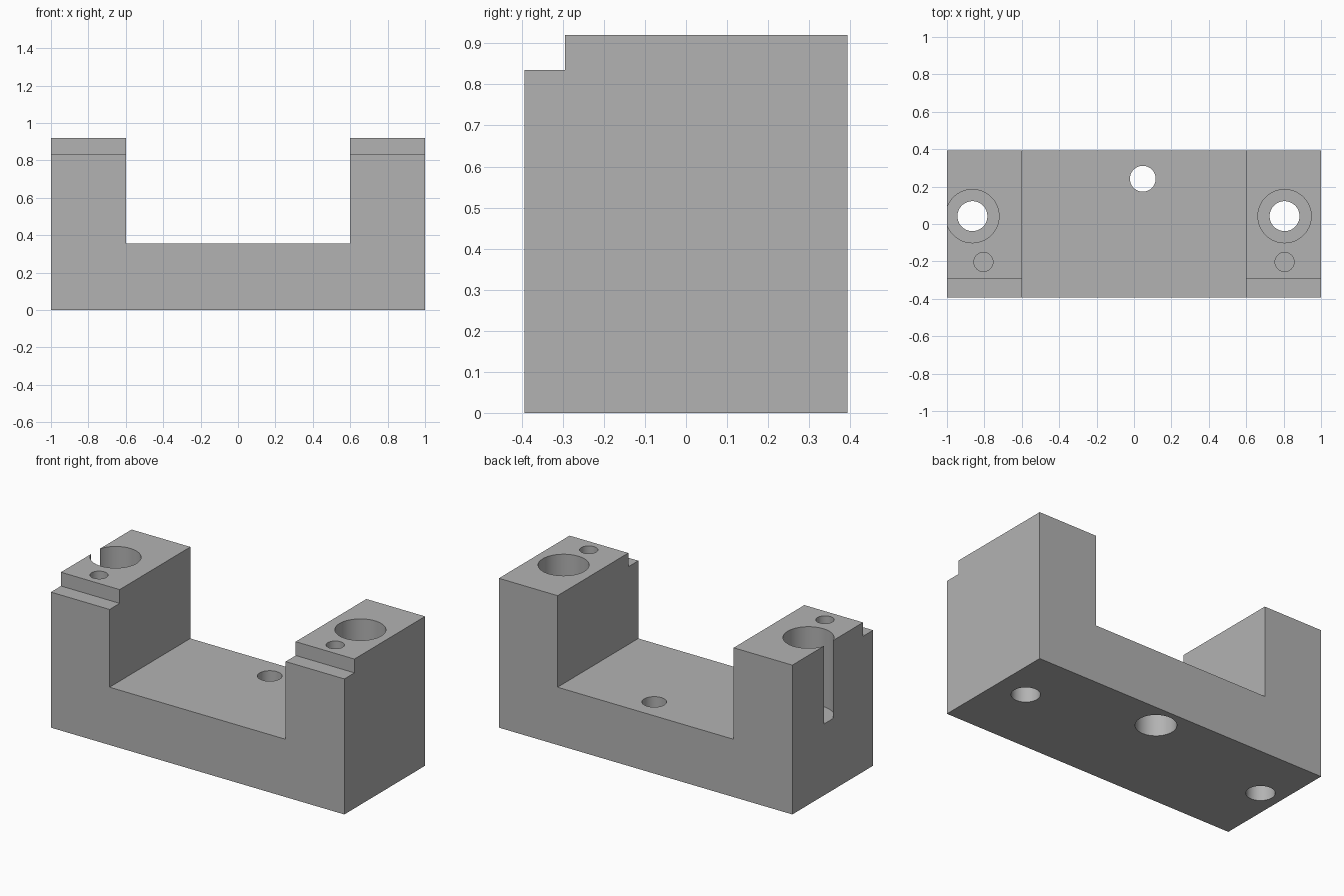
import bpy
import bmesh

cube = bpy.data.objects.get("Cube")
if cube:
    bpy.data.objects.remove(cube, do_unlink=True)

WIDTH, DEPTH, HEIGHT = 2.0, 0.786, 0.92
FLOOR = 0.356        # top of the saddle between the posts
POST_X = 0.6         # inner face of each post
HALF = DEPTH / 2
OVER = 0.1           # overshoot of cutters past open faces

# Single grey material
grey = bpy.data.materials.new("machined_grey")
grey.use_nodes = True
colour = (0.45, 0.45, 0.45, 1.0)
grey.diffuse_color = colour
grey.node_tree.nodes["Principled BSDF"].inputs["Base Color"].default_value = colour


def new_object(name, bm):
    bmesh.ops.recalc_face_normals(bm, faces=bm.faces[:])
    mesh = bpy.data.meshes.new(name)
    bm.to_mesh(mesh)
    bm.free()
    mesh.materials.append(grey)
    obj = bpy.data.objects.new(name, mesh)
    bpy.context.collection.objects.link(obj)
    return obj


def extrude_profile(name, points, y0, y1):
    """Extrude an (x, z) outline along y."""
    bm = bmesh.new()
    face = bm.faces.new([bm.verts.new((x, y0, z)) for x, z in points])
    geom = bmesh.ops.extrude_face_region(bm, geom=[face])["geom"]
    verts = [g for g in geom if isinstance(g, bmesh.types.BMVert)]
    bmesh.ops.translate(bm, verts=verts, vec=(0, y1 - y0, 0))
    return new_object(name, bm)


def cut(target, cutter):
    """Subtract the cutter from the target and discard it."""
    cutter.hide_render = True
    mod = target.modifiers.new("cut", "BOOLEAN")
    mod.operation = "DIFFERENCE"
    mod.solver = "EXACT"
    mod.object = cutter
    bpy.context.view_layer.objects.active = target
    bpy.ops.object.modifier_apply(modifier=mod.name)
    bpy.data.objects.remove(cutter, do_unlink=True)


def drill(target, x, y, radius, z0, z1):
    bm = bmesh.new()
    bmesh.ops.create_cone(bm, cap_ends=True, segments=64, radius1=radius,
                          radius2=radius, depth=z1 - z0)
    bmesh.ops.translate(bm, verts=bm.verts[:], vec=(x, y, (z0 + z1) / 2))
    cut(target, new_object("drill_cutter", bm))


# U-shaped block
right_half = [(WIDTH / 2, 0), (WIDTH / 2, HEIGHT), (POST_X, HEIGHT), (POST_X, FLOOR)]
outline = right_half + [(-x, z) for x, z in reversed(right_half)]
block = extrude_profile("mounting_block", outline, -HALF, HALF)

# Step along the front top edge of both posts
X = WIDTH / 2 + OVER
step = [(-X, 0.835), (X, 0.835), (X, HEIGHT + OVER), (-X, HEIGHT + OVER)]
cut(block, extrude_profile("step_cutter", step, -HALF - OVER, -0.295))

# Counterbored bolt holes and dowel holes; the bore at -x breaks the end wall
for bolt_x, dowel_x in ((-0.864, -0.805), (0.805, 0.805)):
    drill(block, bolt_x, 0.042, 0.1425, 0.44, HEIGHT + OVER)
    drill(block, bolt_x, 0.042, 0.08, -OVER, 0.5)
    drill(block, dowel_x, -0.203, 0.051, 0.65, HEIGHT + OVER)

# Centre bolt hole, counterbored from underneath
drill(block, 0.047, 0.242, 0.069, -OVER, FLOOR + OVER)
drill(block, 0.047, 0.242, 0.114, -OVER, 0.19)

# Smooth hole walls, crisp edges
bpy.ops.object.select_all(action="DESELECT")
block.select_set(True)
bpy.context.view_layer.objects.active = block
bpy.ops.object.shade_smooth_by_angle(angle=0.5)
